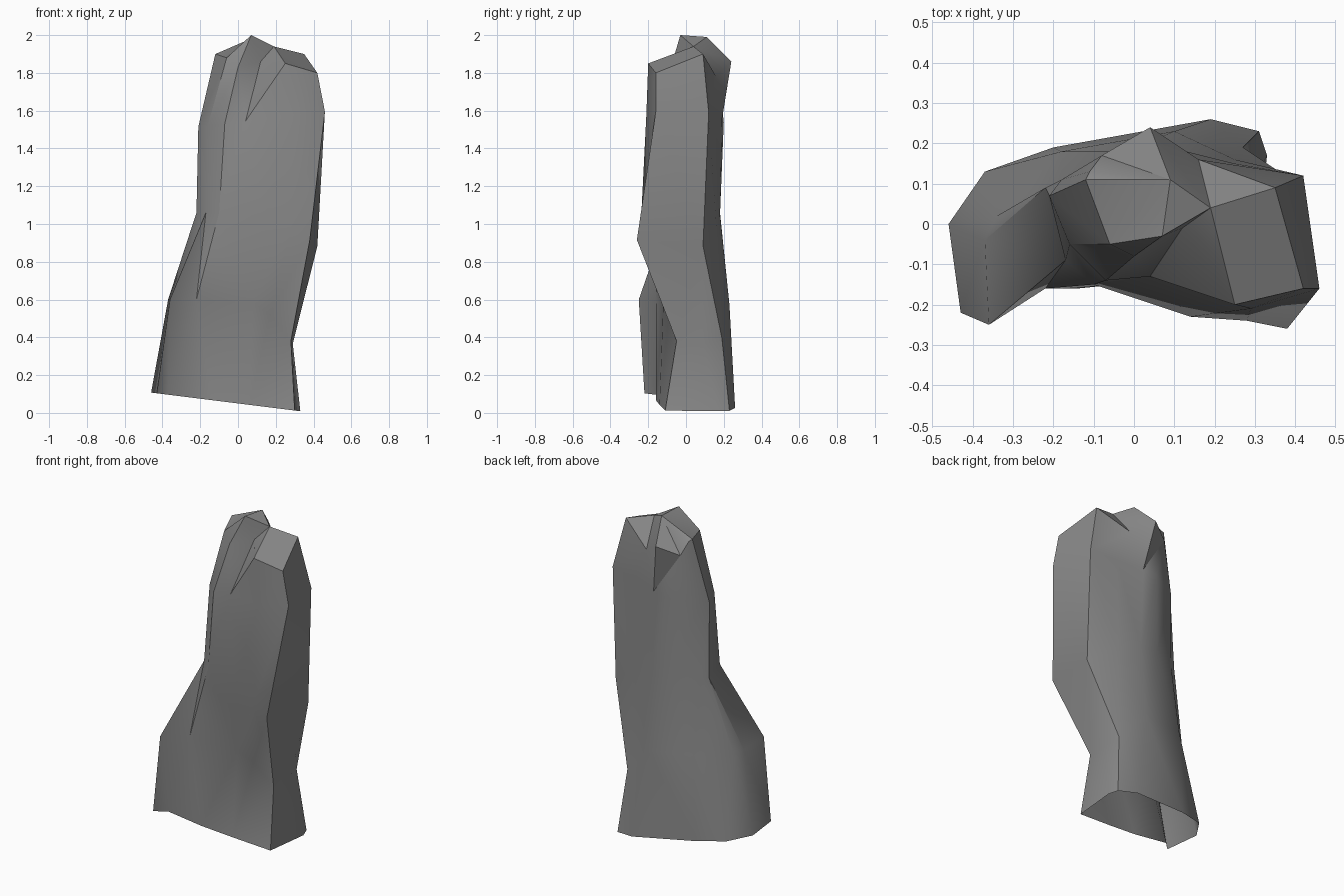
import bpy
import bmesh

cube = bpy.data.objects.get("Cube")
if cube:
    bpy.data.objects.remove(cube, do_unlink=True)

CM = 0.01  # outline points are written in hundredths of a unit

# Heights of the four lower outlines; each one drops or climbs across the pillar
LEVELS = [
    lambda x: 0.05 - 0.125 * x,
    lambda x: 0.60 - 2.8 * max(x, 0) ** 2,
    lambda x: 1.06 - 1.0 * max(x, 0) ** 2,
    lambda x: 1.54 + 0.12 * x,
]

# Ridges running up the rock, in order around it:
# points from base to rim, rim height, and the summit the rim leans to
RIDGES = {
    "left":         ([(-46, 0), (-37, -4), (-22, 9), (-21, 7), (-12, 11)], 190, "rear_peak"),
    "front_left":   ([(-43, -22), (-36, -25), (-17, -9), (-16, -5), (-6, -5)], 188, "front_peak"),
    "front_fold":   ([(-37, -16), (-22, -16), (-10, -15), (-7, -14), (0, -8)], 183, "front_peak"),
    "front_groove": ([(-14, -16), (8, -12), (14, -23), (4, -13), (12, -1)], 186, "shoulder"),
    "front_right":  ([(6, -14), (17, -9), (28, -24), (29, -21), (25, -20)], 185, "shoulder"),
    "right_front":  ([(30, -11), (28, -5), (38, -26), (46, -16), (42, -16)], 180, "shoulder"),
    "right_back":   ([(33, 17), (29, 9), (42, 9), (42, 12), (35, 9)], 190, "shoulder"),
    "back_groove":  ([(31, 23), (27, 19), (25, 16), (25, 15), (16, 16)], 178, "shoulder"),
    "back":         ([(19, 26), (10, 23), (10, 18), (9, 19), (4, 24)], 186, "rear_peak"),
    "back_left":    ([(-20, 19), (-18, 18), (-2, 18), (0, 20), (-8, 17)], 181, "rear_peak"),
    "left_back":    ([(-37, 13), (-34, 2), (-18, 11), (-18, 11), (-11, 13)], 189, "rear_peak"),
}
SUMMITS = {
    "front_peak": (7, -3, 200),
    "shoulder": (19, 4, 194),
    "rear_peak": (9, 11, 199),
}


def make_material(name, colour):
    mat = bpy.data.materials.new(name)
    mat.use_nodes = True
    mat.diffuse_color = colour
    mat.node_tree.nodes["Principled BSDF"].inputs["Base Color"].default_value = colour
    return mat


def add_ridge(bm, points, rim_height):
    """Raise one ridge from the sloping base up to the rim."""
    column = []
    for i, (px, py) in enumerate(points):
        x, y = px * CM, py * CM
        z = LEVELS[i](x) if i < len(LEVELS) else rim_height * CM
        column.append(bm.verts.new((x, y, z)))
    return column


def build_pillar():
    bm = bmesh.new()
    summits = {k: bm.verts.new([c * CM for c in p]) for k, p in SUMMITS.items()}
    columns = [(add_ridge(bm, pts, rim), summits[top])
               for pts, rim, top in RIDGES.values()]

    # Walls between neighbouring ridges, and the broken crown above the rim
    for i, (col, top) in enumerate(columns):
        nxt, nxt_top = columns[(i + 1) % len(columns)]
        for a, b, c, d in zip(col, nxt, nxt[1:], col[1:]):
            bm.faces.new((a, b, c, d))
        bm.faces.new((col[-1], nxt[-1], top))
        if top is not nxt_top:
            bm.faces.new((nxt[-1], nxt_top, top))
    bm.faces.new(summits.values())

    bmesh.ops.triangulate(bm, faces=bm.faces[:], quad_method="SHORT_EDGE")
    bmesh.ops.recalc_face_normals(bm, faces=bm.faces[:])

    mesh = bpy.data.meshes.new("rock_pillar")
    bm.to_mesh(mesh)
    bm.free()
    obj = bpy.data.objects.new("rock_pillar", mesh)
    bpy.context.collection.objects.link(obj)
    return obj


# Hollow rock pillar, open underneath
pillar = build_pillar()
pillar.data.materials.append(make_material("grey_stone", (0.25, 0.25, 0.25, 1.0)))

# Soft faces with crisp ridges
bpy.ops.object.select_all(action="DESELECT")
pillar.select_set(True)
bpy.context.view_layer.objects.active = pillar
bpy.ops.object.shade_smooth_by_angle(angle=0.6)
